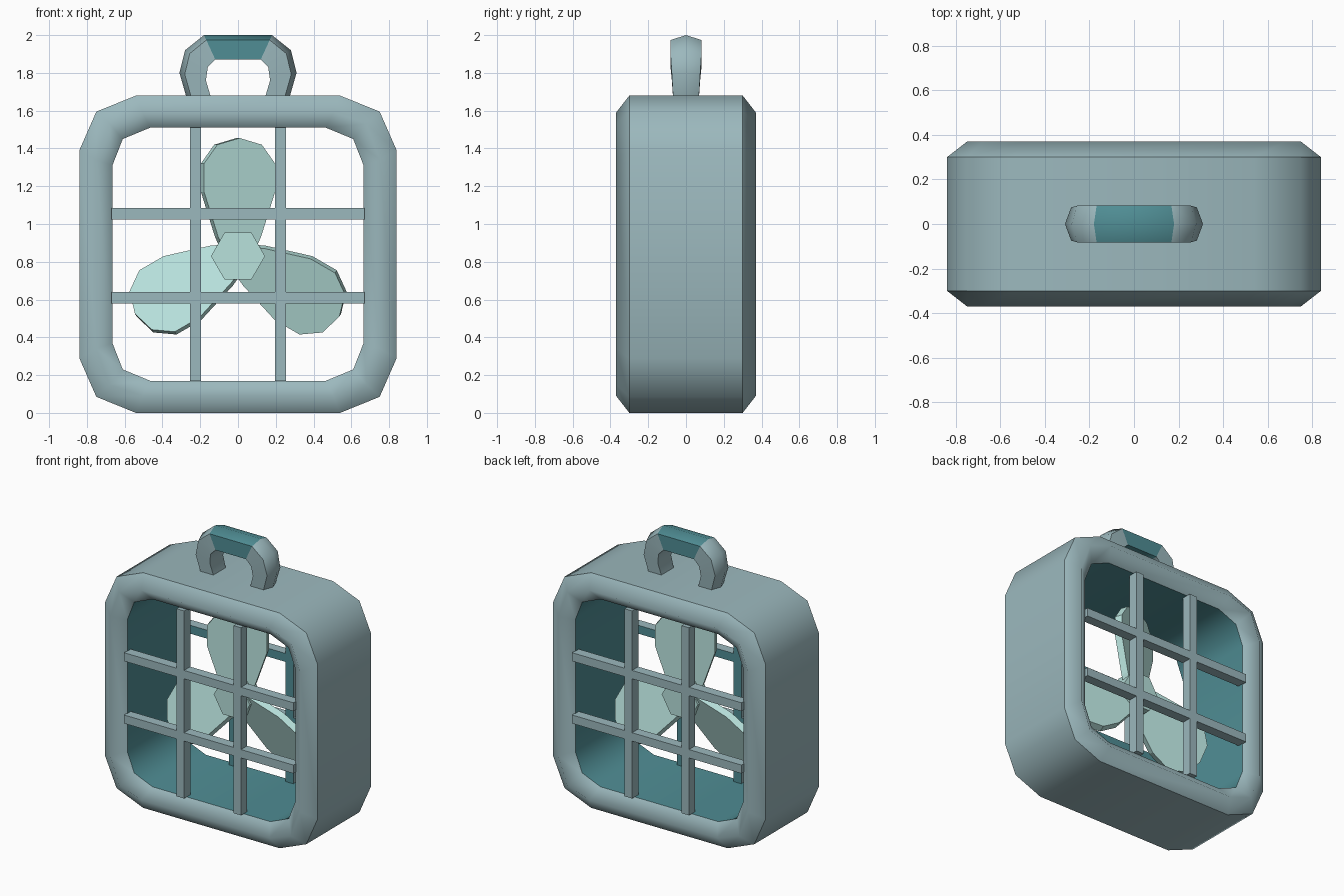
import bpy, bmesh, math
from mathutils import Matrix, Vector

if "Cube" in bpy.data.objects:
    bpy.data.objects.remove(bpy.data.objects["Cube"])


def material(name, rgb):
    m = bpy.data.materials.new(name)
    m.diffuse_color = (*rgb, 1)
    m.use_nodes = True
    m.node_tree.nodes["Principled BSDF"].inputs["Base Color"].default_value = m.diffuse_color
    return m


SHELL = material("shell_grey_blue", (0.33, 0.48, 0.51))
DARK = material("dark_teal", (0.08, 0.27, 0.30))
MINT = material("fan_mint", (0.48, 0.76, 0.72))


def finish(name, bm, mats, smooth=None):
    bmesh.ops.recalc_face_normals(bm, faces=bm.faces[:])
    me = bpy.data.meshes.new(name)
    bm.to_mesh(me)
    bm.free()
    ob = bpy.data.objects.new(name, me)
    bpy.context.collection.objects.link(ob)
    for m in mats:
        me.materials.append(m)
    if smooth:
        bpy.ops.object.select_all(action='DESELECT')
        ob.select_set(True)
        bpy.context.view_layer.objects.active = ob
        bpy.ops.object.shade_smooth_by_angle(angle=math.radians(smooth))
    return ob


def band(bm, a, b, closed=True):
    n = len(a)
    return [bm.faces.new((a[i], a[(i + 1) % n], b[(i + 1) % n], b[i]))
            for i in range(n if closed else n - 1)]


MID = 0.84  # height of the housing centre


def outline(corner):
    # mirror one upper-right corner into a closed loop of 12 points
    pts = []
    for sx, sz in ((1, 1), (-1, 1), (-1, -1), (1, -1)):
        q = [(sx * x, MID + sz * z) for x, z in corner]
        pts += q if sx * sz > 0 else q[::-1]
    return pts


# housing: rolled rim front and back, straight tunnel through the middle
outer = outline([(0.84, 0.55), (0.75, 0.755), (0.54, 0.84)])
crest = outline([(0.75, 0.50), (0.68, 0.69), (0.505, 0.75)])
inner = outline([(0.665, 0.47), (0.61, 0.61), (0.465, 0.67)])
bm = bmesh.new()
rings = [[bm.verts.new((x, y, z)) for x, z in loop] for loop, y in (
    (outer, -0.30), (crest, -0.37), (inner, -0.30),
    (inner, 0.30), (crest, 0.37), (outer, 0.30))]
for k in range(6):
    for f in band(bm, rings[k], rings[(k + 1) % 6]):
        f.smooth = True
        f.material_index = 1 if k == 2 else 0
for k in (0, 2, 3, 5):
    for i in range(12):
        bm.edges.get((rings[k][i], rings[k][(i + 1) % 12])).smooth = False
finish("housing", bm, [SHELL, DARK])

# grilles: two upright and two level bars on each side, dark on the inside
for side, name in ((-1, "front_grille"), (1, "back_grille")):
    bm = bmesh.new()
    bars = [((x, MID), (0.06, 1.34)) for x in (-0.225, 0.225)]
    bars += [((0, z), (1.34, 0.06)) for z in (0.61, 1.055)]
    for (x, z), (w, h) in bars:
        bmesh.ops.create_cube(bm, size=1, matrix=Matrix.Translation(
            (x, side * 0.295, z)) @ Matrix.Diagonal((w, 0.07, h, 1)))
    bm.normal_update()
    for f in bm.faces:
        f.material_index = 1 if f.normal.y * side < -0.5 else 0
    finish(name, bm, [SHELL, DARK])

# carrying handle: pentagonal section lofted over an arch, dark grip on top
half = [((0.27, 1.66), (0.14, 1.66), 0.068), ((0.31, 1.80), (0.17, 1.76), 0.075),
        ((0.28, 1.92), (0.16, 1.83), 0.082), ((0.18, 2.0), (0.12, 1.87), 0.082)]
path = half + [((-o[0], o[1]), (-i[0], i[1]), w) for o, i, w in half[::-1]]
bm = bmesh.new()
secs = []
for o, i, w in path:
    o, i = Vector((o[0], 0, o[1])), Vector((i[0], 0, i[1]))
    s = o.lerp(i, 0.2)
    d = Vector((0, w, 0))
    secs.append([bm.verts.new(p) for p in (o, s + d, i + d, i - d, s - d)])
for k in range(len(secs) - 1):
    for f in band(bm, secs[k], secs[k + 1]):
        f.material_index = 1 if k == 3 else 0
bm.faces.new(secs[0])
bm.faces.new(secs[-1])
finish("handle", bm, [SHELL, DARK], 48)

# fan blades: one pitched flat paddle repeated three times
edge = [(0.09, 0.04), (0.12, 0.10), (0.20, 0.34), (0.20, 0.49), (0.125, 0.59)]
blade = edge + [(0, 0.625)] + [(-x, z) for x, z in edge[::-1]]
pitch = Matrix.Rotation(math.radians(20), 4, 'Z')
for n in range(3):
    bm = bmesh.new()
    a, b = [[bm.verts.new((x, y, z)) for x, z in blade] for y in (-0.025, 0.025)]
    band(bm, a, b)
    bm.faces.new(a)
    bm.faces.new(b)
    bm.transform(Matrix.Translation((0, 0, 0.83)) @
                 Matrix.Rotation(n * math.tau / 3, 4, 'Y') @ pitch)
    finish("fan_blade_%d" % (n + 1), bm, [MINT])

# fan hub: hexagonal prism
bm = bmesh.new()
a, b = [[bm.verts.new((0.143 * math.cos(k * math.pi / 3), y,
                       0.83 + 0.143 * math.sin(k * math.pi / 3)))
         for k in range(6)] for y in (-0.07, 0.07)]
band(bm, a, b)
bm.faces.new(a)
bm.faces.new(b)
finish("fan_hub", bm, [MINT])
